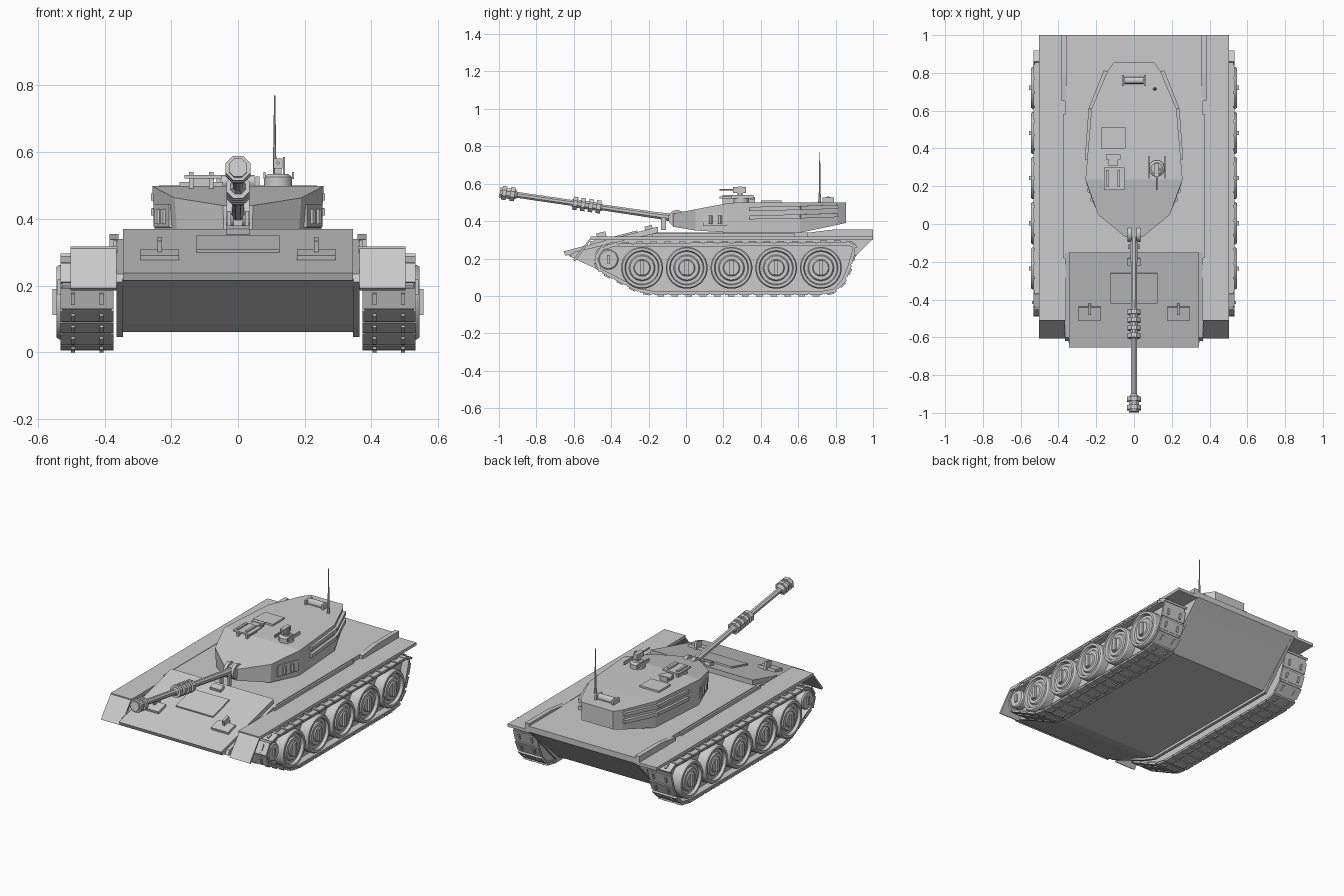
import bpy, bmesh, math
from mathutils import Vector, Matrix

cube = bpy.data.objects.get("Cube")
if cube:
    bpy.data.objects.remove(cube, do_unlink=True)

GREY = (0.6, 0.6, 0.6, 1)
steel = bpy.data.materials.new("grey_painted_steel")
steel.use_nodes = True
steel.diffuse_color = GREY
steel.node_tree.nodes["Principled BSDF"].inputs["Base Color"].default_value = GREY


def finish(name, bm, smooth=False):
    bmesh.ops.recalc_face_normals(bm, faces=bm.faces)
    mesh = bpy.data.meshes.new(name)
    bm.to_mesh(mesh)
    bm.free()
    mesh.materials.append(steel)
    obj = bpy.data.objects.new(name, mesh)
    bpy.context.collection.objects.link(obj)
    if smooth:
        bpy.ops.object.select_all(action='DESELECT')
        obj.select_set(True)
        bpy.context.view_layer.objects.active = obj
        bpy.ops.object.shade_smooth_by_angle(angle=math.radians(30))
    return obj


def add_box(bm, center, size, rot):
    m = Matrix.Translation(center) @ rot @ Matrix.Diagonal((*size, 1))
    bmesh.ops.create_cube(bm, size=1, matrix=m)


def box(name, center, size, tilt=0):
    bm = bmesh.new()
    add_box(bm, center, size, Matrix.Rotation(tilt, 4, 'X'))
    return finish(name, bm)


def loft(name, sections, cap=True):
    """Join equal-length closed sections of 3D points."""
    bm = bmesh.new()
    rings = [[bm.verts.new(p) for p in sec] for sec in sections]
    n = len(rings[0])
    for a, b in zip(rings, rings[1:]):
        for i in range(n):
            j = (i + 1) % n
            bm.faces.new((a[i], a[j], b[j], b[i]))
    if cap:
        bm.faces.new(rings[0])
        bm.faces.new(rings[-1])
    return finish(name, bm)


def prism(name, profile, x0, x1):
    """Side profile of (y, z) points stretched across x."""
    return loft(name, [[(x, y, z) for y, z in profile] for x in (x0, x1)])


def lathe(name, origin, axis, profile, sides=24, smooth=True):
    """Turn (distance, radius) points around an axis."""
    bm = bmesh.new()
    turn = Vector(axis).to_track_quat('Z', 'Y').to_matrix().to_4x4()
    m = Matrix.Translation(origin) @ turn
    rings = []
    for t, r in profile:
        rings.append([bm.verts.new(m @ Vector((r * math.cos(a), r * math.sin(a), t)))
                      for a in (math.tau * (i + 0.5) / sides for i in range(sides))])
    for a, b in zip(rings, rings[1:]):
        for i in range(sides):
            j = (i + 1) % sides
            bm.faces.new((a[i], a[j], b[j], b[i]))
    bm.faces.new(rings[0])
    bm.faces.new(rings[-1])
    return finish(name, bm, smooth)


def rod(name, p, q, r, sides=8):
    d = Vector(q) - Vector(p)
    return lathe(name, p, d, [(0, r), (d.length, r)], sides, sides > 6)


# Hull and sloped front plate
prism("hull", [(-.63, .215), (-.15, .34), (1, .34), (1, .305), (.92, .23),
               (.74, .06), (-.24, .06), (-.32, .085)], -.347, .347)
prism("front_plate", [(-.655, .238), (-.645, .215), (-.15, .33), (-.15, .37)], -.345, .345)
SLOPE = math.atan2(.132, .505)


def plate_z(y):
    return .238 + (y + .655) * math.tan(SLOPE)


box("driver_hatch", (0, -.34, plate_z(-.34) + .003), (.25, .165, .012), SLOPE)

# Track loop: outline in (y, z)
LOOP = [(-.48, .2), (-.45, .25), (-.39, .27), (.87, .277), (.9, .262), (.87, .15),
        (.84, .08), (.79, .03), (.72, .017), (-.17, .017), (-.25, .032), (-.46, .14)]
WHEEL = [(.4, .112), (.536, .112), (.545, .106), (.545, .092), (.528, .087),
         (.528, .07), (.537, .064), (.537, .045), (.543, .04), (.543, .005)]


def walk(points, count):
    """Evenly spaced points and directions round a closed outline."""
    pts = [Vector((0, *p)) for p in points]
    segs = list(zip(pts, pts[1:] + pts[:1]))
    step = sum((b - a).length for a, b in segs) / count
    along = step / 2
    for a, b in segs:
        d = b - a
        while along < d.length:
            yield a + d.normalized() * along, math.atan2(d.z, d.y)
            along += step
        along -= d.length


for side, s in (("left", 1), ("right", -1)):
    # Hull side plate
    prism(side + "_hull_side", [(-.62, .21), (-.6, .235), (-.15, .34), (1, .34), (1, .305),
                                (.92, .225), (.75, .045), (-.24, .045), (-.33, .075)],
          s * .345, s * .364)

    # Track band, inner wall and links
    band = loft(side + "_track_band", [[(s * x, *p) for p in LOOP] for x in (.38, .528)], False)
    mod = band.modifiers.new("thickness", 'SOLIDIFY')
    mod.thickness = .016
    mod.offset = 0
    prism(side + "_track_wall", LOOP, s * .385, s * .485)
    bm = bmesh.new()
    for p, angle in walk(LOOP, 40):
        rot = Matrix.Rotation(angle, 4, 'X')
        out = rot @ Vector((0, 0, 1))
        add_box(bm, p + out * .006 + Vector((s * .453, 0, 0)), (.16, .066, .012), rot)
        for x in (.41, .495):
            add_box(bm, p + out * .012 + Vector((s * x, 0, 0)), (.012, .035, .014), rot)
    finish(side + "_track_links", bm)

    # Wheels with raised hub bars
    for i in range(5):
        y = -.235 + i * .239
        lathe(f"{side}_road_wheel_{i + 1}", (0, y, .15), (s, 0, 0), WHEEL, 32)
        box(f"{side}_hub_bar_{i + 1}", (s * .545, y, .15), (.022, .022, .078))
    lathe(side + "_front_wheel", (0, -.415, .195), (s, 0, 0),
          [(.4, .055), (.525, .055), (.532, .048), (.532, .005)])
    box(side + "_front_hub_bar", (s * .534, -.415, .195), (.014, .015, .045))

    # Fenders, front flaps, side strips and rear rails
    box(side + "_fender", (s * .431, .245, .308), (.142, 1.51, .018))
    prism(side + "_front_flap", [(-.505, .317), (-.51, .298), (-.592, .185), (-.605, .192)],
          s * .365, s * .502)
    box(side + "_side_strip", (s * .368, .2, .325), (.014, .76, .02))
    prism(side + "_rear_rail", [(.65, .338), (.79, .355), (1, .355), (1, .316), (.65, .316)],
          s * .358, s * .385)

    # Lamps with guard fins
    y = -.475
    box(side + "_lamp_plate", (s * .235, y, plate_z(y) + .005), (.115, .075, .02), SLOPE)
    box(side + "_lamp_fin", (s * .235, y + .025, plate_z(y) + .03), (.014, .05, .05), SLOPE)

    # Turret side bars and launcher box
    for j, z in enumerate((.42, .465)):
        path = [(s * .25, .34, z), (s * .23, .61, z + .005), (s * .15, .81, z + .012)]
        rod(f"{side}_turret_bar_{j + 1}a", path[0], path[1], .015, 4)
        rod(f"{side}_turret_bar_{j + 1}b", path[1], path[2], .015, 4)
    loft(side + "_launcher_box", [[(s * (x - .06), y, .37), (s * x, y, .375),
                                   (s * x, y, .443), (s * (x - .06), y, .45)]
                                  for y, x in ((.09, .207), (.22, .254))])
    for j in range(2):
        y, x = .13 + j * .05, .22 + j * .018
        rod(f"{side}_launcher_tube_{j + 1}", (s * x, y, .385), (s * x, y, .43), .013)

# Turret: (y, top half width, bottom half width, bottom z, top z)
TURRET = [(-.07, .045, .043, .37, .44), (.05, .19, .182, .35, .463),
          (.235, .257, .248, .338, .498), (.61, .225, .222, .338, .5),
          (.81, .14, .138, .38, .5), (.855, .108, .106, .39, .5)]
loft("turret", [[(-b, y, z0), (b, y, z0), (t, y, z1), (-t, y, z1)]
                for y, t, b, z0, z1 in TURRET])

# Gun: mantlet cheeks, travel lock, barrel, sleeve bands and muzzle brake
for s in (-1, 1):
    rod("mantlet_cheek", (s * .014, -.05, .415), (s * .034, -.05, .415), .045, 16)
    box("travel_lock_post", (s * .027, -.12, .388), (.012, .025, .07))
box("travel_lock_base", (0, -.2, .364), (.07, .04, .022), SLOPE)
base = Vector((0, -.05, .415))
aim = Vector((0, -.94, .138)).normalized()
barrel = [(0, .024), (.1, .019), (.4, .017)]


def bands(starts, radius, core):
    out = []
    for t in starts:
        out += [(t, core), (t, radius), (t + .024, radius), (t + .024, core)]
    return out


barrel += bands([.41, .452, .494, .536], .038, .024)
barrel += [(.57, .017), (.86, .017)] + bands([.875, .92], .04, .03) + [(.955, .03)]
lathe("gun_barrel", base, aim, barrel, 8, False)

# Roof hatch and sight on the right
box("roof_hatch", (-.11, .455, .503), (.13, .11, .014))
box("sight_cover", (-.105, .24, .526), (.11, .12, .01))
for x in (-.14, -.08):
    box("sight_post", (x, .24, .515), (.014, .09, .05))
box("sight_link", (-.11, .34, .51), (.05, .06, .03))
box("sight_crossbar", (-.11, .355, .522), (.075, .025, .012))

# Cupola with machine gun on the left
lathe("cupola", (.12, .295, .49), (0, 0, 1), [(0, .043), (.035, .043), (.045, .03)], 16)
for x in (.08, .165):
    box("cupola_guard", (x, .3, .53), (.006, .12, .02))
box("machine_gun_mount", (.12, .29, .545), (.02, .03, .04))
box("machine_gun_body", (.12, .285, .566), (.026, .07, .03))
rod("machine_gun_barrel", (.12, .26, .568), (.12, .18, .568), .005)
box("machine_gun_shield", (.138, .29, .56), (.005, .02, .05))

# Rear stowage roll and antenna
rod("stowage_roll", (-.05, .76, .512), (.05, .76, .512), .02, 12)
for x in (-.058, .058):
    box("stowage_bracket", (x, .76, .512), (.012, .06, .03))
lathe("antenna", (.11, .715, .495), (0, 0, 1),
      [(0, .009), (.03, .008), (.04, .006), (.275, .002)], 8)
